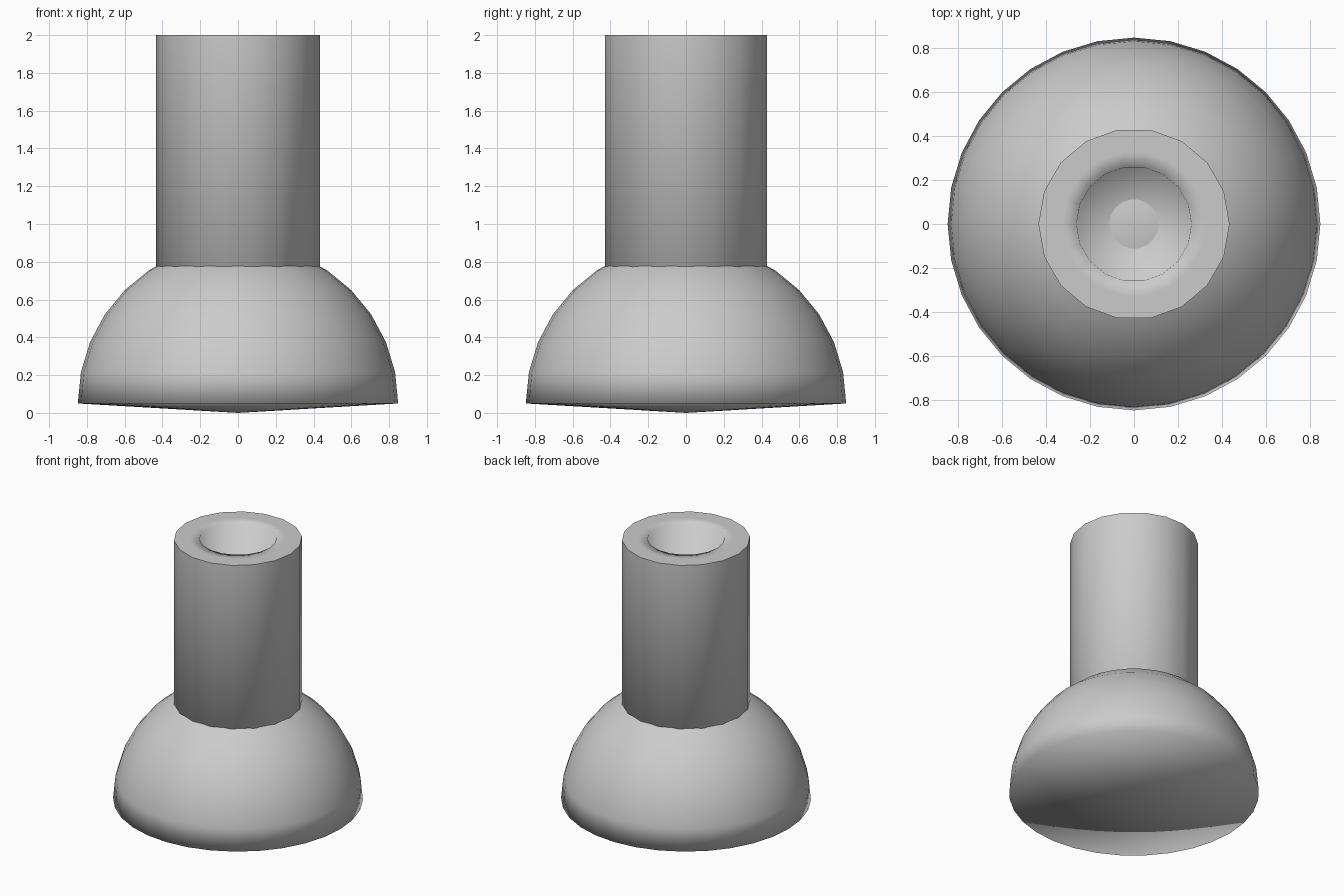
import bpy, bmesh, math

if "Cube" in bpy.data.objects:
    bpy.data.objects.remove(bpy.data.objects["Cube"])


def lathe(name, profile, sides, sharp_ring=None):
    """Revolve (radius, z) points about z; radius 0 makes a single pole vertex."""
    bm = bmesh.new()
    rings = []
    for r, z in profile:
        if r == 0:
            rings.append([bm.verts.new((0, 0, z))] * sides)
        else:
            rings.append([bm.verts.new((r * math.cos(2 * math.pi * i / sides),
                                        r * math.sin(2 * math.pi * i / sides), z))
                          for i in range(sides)])
    for a, b in zip(rings, rings[1:]):
        for i in range(sides):
            j = (i + 1) % sides
            bm.faces.new(list(dict.fromkeys((a[i], a[j], b[j], b[i]))))
    bmesh.ops.recalc_face_normals(bm, faces=bm.faces)
    for f in bm.faces:
        f.smooth = True
    if sharp_ring is not None:
        ring = set(rings[sharp_ring])
        for e in bm.edges:
            if e.verts[0] in ring and e.verts[1] in ring:
                e.smooth = False
    mesh = bpy.data.meshes.new(name)
    bm.to_mesh(mesh)
    bm.free()
    obj = bpy.data.objects.new(name, mesh)
    bpy.context.collection.objects.link(obj)
    return obj


# Half-sphere base with a very shallow cone underneath
R, Z0 = 0.848, 0.05
dome = [(0, 0)]
dome += [(R * math.cos(math.pi * k / 16), Z0 + R * math.sin(math.pi * k / 16))
         for k in range(8)]
dome.append((0, Z0 + R))
lathe("dome_base", dome, 32)

# Neck: straight outer wall, flat lip, long tapering bore running into the dome
neck = [(0, 0.05), (0.435, 0.05), (0.435, 2.0), (0.33, 2.0), (0.262, 2.0), (0, 0.051)]
lathe("neck_tube", neck, 18, sharp_ring=2)
